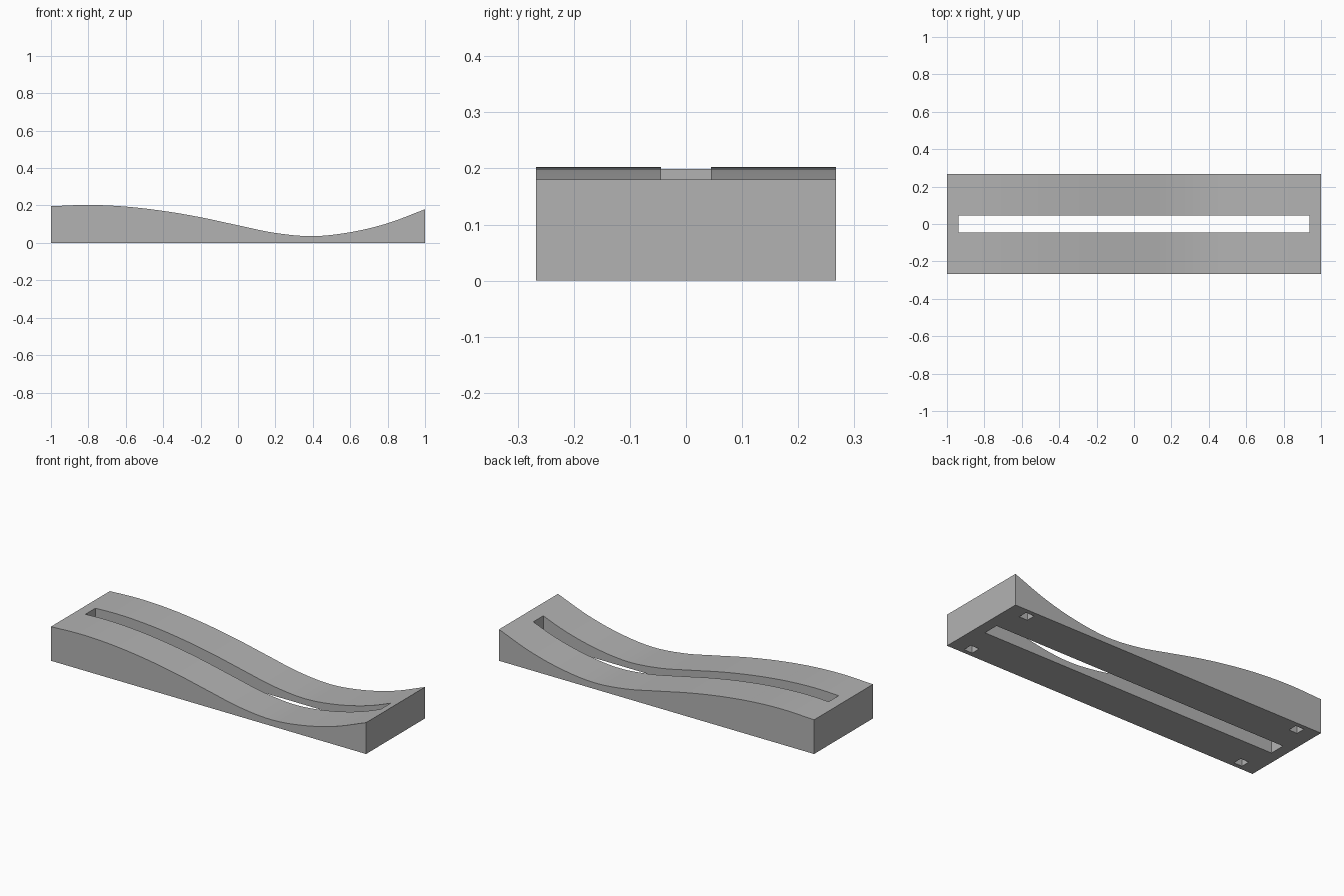
import bpy
import bmesh
from math import radians
from mathutils import Vector

if "Cube" in bpy.data.objects:
    bpy.data.objects.remove(bpy.data.objects["Cube"], do_unlink=True)

HALF_WIDTH = 0.267
STEPS = 6  # subdivisions between profile points

grey = bpy.data.materials.new("plain grey")
grey.use_nodes = True
grey.diffuse_color = (0.45, 0.45, 0.45, 1)
grey.node_tree.nodes["Principled BSDF"].inputs["Base Color"].default_value = grey.diffuse_color


def smooth_curve(heights):
    """Smooth curve through evenly spaced heights from x = -1 to x = 1."""
    gap = 2 / (len(heights) - 1)
    h = [2 * heights[0] - heights[1]] + heights + [2 * heights[-1] - heights[-2]]
    points = []
    for i in range(1, len(h) - 2):
        for s in range(STEPS):
            t = s / STEPS
            a, b, c, d = h[i - 1:i + 3]
            z = b + t / 2 * (c - a + t * (2*a - 5*b + 4*c - d + t * (3*b - a - 3*c + d)))
            points.append((-1 + gap * (i - 1 + t), z))
    return points + [(1, heights[-1])]


def box(name, centre, size):
    bpy.ops.mesh.primitive_cube_add(size=1, location=centre)
    obj = bpy.context.object
    obj.name = name
    obj.scale = size
    obj.hide_render = True
    return obj


# Wavy block: side profile extruded across the width
wave = smooth_curve([0.196, 0.203, 0.194, 0.171, 0.137, 0.094, 0.053, 0.036, 0.057, 0.105, 0.18])
bm = bmesh.new()
outline = [(-1, 0)] + wave + [(1, 0)]
side = bm.faces.new([bm.verts.new((x, -HALF_WIDTH, z)) for x, z in outline])
sweep = bmesh.ops.extrude_face_region(bm, geom=[side])["geom"]
bmesh.ops.translate(bm, vec=Vector((0, 2 * HALF_WIDTH, 0)),
                    verts=[v for v in sweep if isinstance(v, bmesh.types.BMVert)])
bmesh.ops.recalc_face_normals(bm, faces=bm.faces)
mesh = bpy.data.meshes.new("wavy_block")
bm.to_mesh(mesh)
bm.free()
block = bpy.data.objects.new("wavy_block", mesh)
bpy.context.collection.objects.link(block)
mesh.materials.append(grey)

# Long slot through the middle, and a blind square socket under each corner
cutters = [box("slot_cutter", (0, 0, 0.1), (1.875, 0.09, 0.6))]
for sx in (-1, 1):
    for sy in (-1, 1):
        cutters.append(box("socket_cutter", (sx * 0.883, sy * 0.215, 0), (0.053, 0.053, 0.12)))

bpy.ops.object.select_all(action="DESELECT")
bpy.context.view_layer.objects.active = block
block.select_set(True)
for cutter in cutters:
    cut = block.modifiers.new("cut", "BOOLEAN")
    cut.operation = "DIFFERENCE"
    cut.solver = "EXACT"
    cut.object = cutter
    bpy.ops.object.modifier_apply(modifier=cut.name)
    bpy.data.objects.remove(cutter, do_unlink=True)

bpy.ops.object.shade_smooth_by_angle(angle=radians(30))
